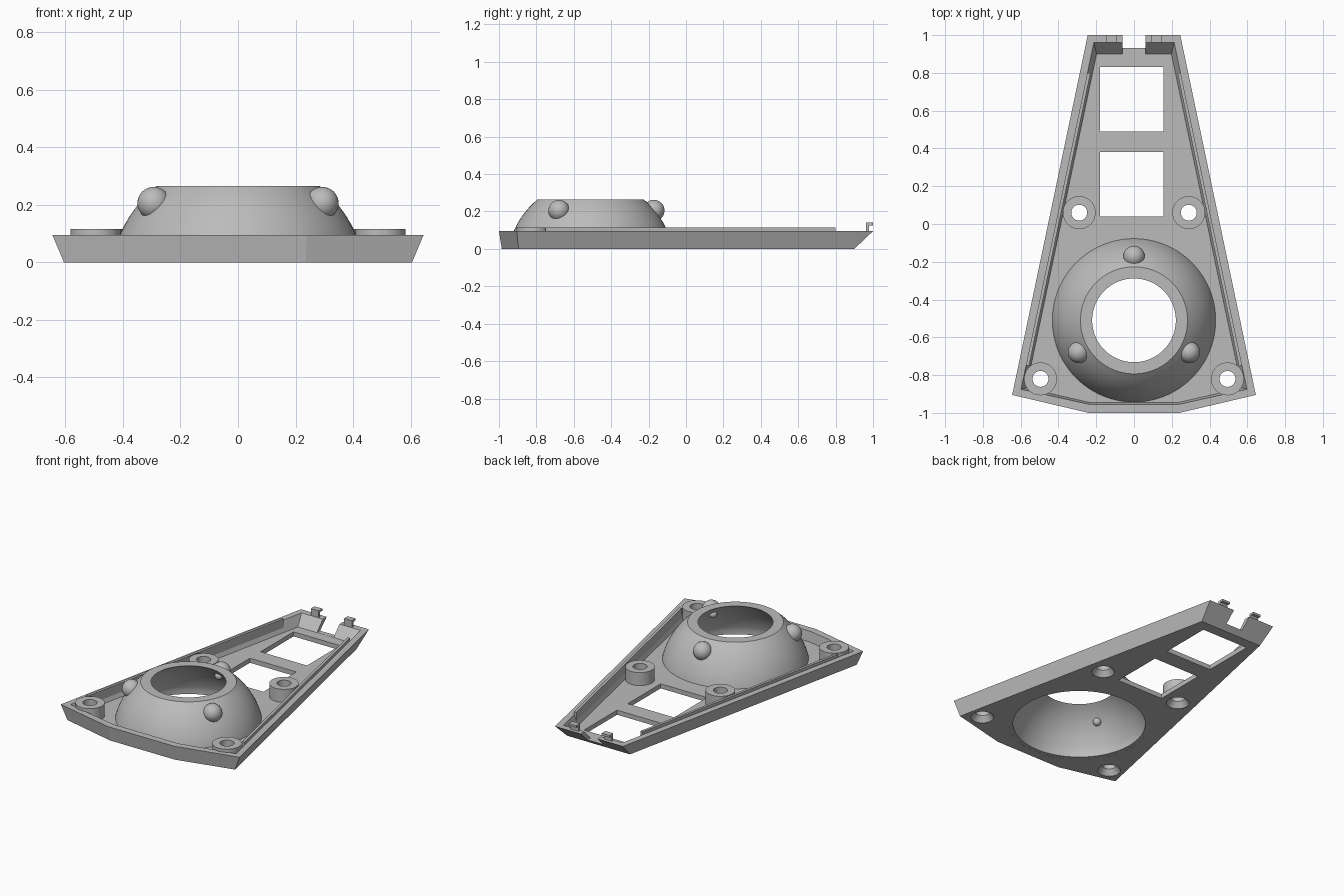
import bpy, bmesh
from math import cos, sin, pi, sqrt, radians
from mathutils import Matrix, Vector

cube = bpy.data.objects.get("Cube")
if cube:
    bpy.data.objects.remove(cube, do_unlink=True)

grey = bpy.data.materials.new("plain grey")
grey.use_nodes = True
colour = (0.5, 0.5, 0.5, 1)
grey.diffuse_color = colour
grey.node_tree.nodes["Principled BSDF"].inputs["Base Color"].default_value = colour

FLOOR, RIM, LIP = 0.03, 0.095, 0.115
DOME_Y, DOME_Z = -0.51, -0.08
R_OUT, R_IN = 0.4465, 0.41


def finish(name, bm, smooth=False):
    bmesh.ops.recalc_face_normals(bm, faces=bm.faces)
    mesh = bpy.data.meshes.new(name)
    bm.to_mesh(mesh)
    bm.free()
    mesh.materials.append(grey)
    ob = bpy.data.objects.new(name, mesh)
    bpy.context.collection.objects.link(ob)
    if smooth:
        bpy.ops.object.select_all(action="DESELECT")
        ob.select_set(True)
        bpy.context.view_layer.objects.active = ob
        bpy.ops.object.shade_smooth_by_angle(angle=radians(30))
    return ob


def loft(name, rings):
    """Closed solid through equal-length rings given as (outline, z)."""
    bm = bmesh.new()
    loops = [[bm.verts.new((x, y, z)) for x, y in pts] for pts, z in rings]
    n = len(loops[0])
    for a, b in zip(loops, loops[1:]):
        for i in range(n):
            j = (i + 1) % n
            bm.faces.new((a[i], a[j], b[j], b[i]))
    bm.faces.new(loops[0])
    bm.faces.new(loops[-1])
    return finish(name, bm)


def box(name, x0, x1, y0, y1, z0, z1):
    pts = [(x0, y0), (x1, y0), (x1, y1), (x0, y1)]
    return loft(name, [(pts, z0), (pts, z1)])


def lathe(name, profile, x, y, n):
    """Revolve a closed (radius, z) profile around a vertical axis."""
    bm = bmesh.new()
    rows = [[bm.verts.new((x + r * cos(2 * pi * k / n), y + r * sin(2 * pi * k / n), z))
             for r, z in profile] for k in range(n)]
    m = len(profile)
    for k in range(n):
        a, b = rows[k], rows[(k + 1) % n]
        for i in range(m):
            j = (i + 1) % m
            bm.faces.new((a[i], b[i], b[j], a[j]))
    return finish(name, bm, True)


def cylinder(name, x, y, r, z0, z1, n=48):
    pts = [(x + r * cos(2 * pi * k / n), y + r * sin(2 * pi * k / n)) for k in range(n)]
    return loft(name, [(pts, z0), (pts, z1)])


def cut(target, cutter):
    cutter.hide_render = True
    mod = target.modifiers.new("cut", "BOOLEAN")
    mod.operation = "DIFFERENCE"
    mod.solver = "EXACT"
    mod.object = cutter
    bpy.context.view_layer.objects.active = target
    bpy.ops.object.modifier_apply(modifier=mod.name)
    bpy.data.objects.remove(cutter, do_unlink=True)


def outline(*half):
    """Mirror the +x half of an outline, listed from back to front."""
    return list(half) + [(-x, y) for x, y in reversed(half)]


# Tapered tray with sloping walls
tray = loft("tray", [
    (outline((0.226, 0.90), (0.605, -0.895), (0.235, -0.985)), 0),
    (outline((0.245, 1.0), (0.645, -0.905), (0.24, -1.0)), RIM)])
cavity_top = outline((0.213, 0.96), (0.598, -0.875), (0.235, -0.955))
cut(tray, loft("cavity_cutter", [
    (outline((0.198, 0.90), (0.57, -0.868), (0.235, -0.945)), FLOOR),
    (cavity_top, RIM), (cavity_top, 0.2)]))

# Windows, back notch, dome opening and screw openings
for y0, y1 in ((0.49, 0.83), (0.04, 0.38)):
    cut(tray, box("window_cutter", -0.18, 0.155, y0, y1, -0.1, 0.08))
cut(tray, box("notch_cutter", -0.06, 0.06, 0.88, 1.1, FLOOR + 0.0005, 0.2))
cut(tray, cylinder("dome_cutter", 0, DOME_Y, 0.42, -0.1, 0.08, 72))
bosses = [(s * x, y) for x, y in ((0.29, 0.06), (0.495, -0.82)) for s in (-1, 1)]
for x, y in bosses:
    cut(tray, cylinder("screw_cutter", x, y, 0.075, -0.1, 0.06))

# Countersunk screw bosses
for x, y in bosses:
    lathe("screw_boss", [(0.068, 0), (0.042, 0.035), (0.042, LIP),
                         (0.087, LIP), (0.087, 0.001)], x, y, 48)

# Hollow dome with a round opening
TOP = 0.265
STEPS = 12


def arc(radius, z0):
    zs = [z0 + (TOP - z0) * i / STEPS for i in range(STEPS + 1)]
    return [(sqrt(radius ** 2 - (z - DOME_Z) ** 2), z) for z in zs]


inner = arc(R_IN, FLOOR)
lathe("dome", arc(R_OUT, 0.001) + inner[::-1] + [(inner[0][0], 0)], 0, DOME_Y, 96)


# Three round bumps on the dome, each with a small bead inside
def ball(name, centre, r):
    bm = bmesh.new()
    bmesh.ops.create_uvsphere(bm, u_segments=32, v_segments=16, radius=r,
                              matrix=Matrix.Translation(centre))
    return bm


middle = Vector((0, DOME_Y, DOME_Z))
for angle in (90, 210, 330):
    a = radians(angle)
    direction = Vector((0.338 * cos(a), 0.338 * sin(a), 0.285))
    bm = ball("dome_bump", middle + direction, 0.057)
    for v in bm.verts:
        d = v.co - middle
        if d.length < 0.425:
            v.co = middle + d.normalized() * 0.425
    finish("dome_bump", bm, True)
    bead = ball("inner_bead", middle + direction.normalized() * R_IN, 0.025)
    finish("inner_bead", bead, True)

# Locating lips along the sides and clip hooks at the back
for s in (-1, 1):
    def side(y, inset):
        return (s * (0.245 + (1 - y) * 0.21 - inset), y)
    strip = [side(0.8, 0.04), side(-0.75, 0.04), side(-0.75, 0.057), side(0.8, 0.057)]
    loft("side_lip", [(strip, FLOOR - 0.005), (strip, LIP)])
    x0, x1 = sorted((s * 0.092, s * 0.148))
    box("hook_stem", x0, x1, 0.962, 0.978, RIM - 0.01, 0.14)
    box("hook_tip", x0, x1, 0.97, 1.0, 0.126, 0.14)
